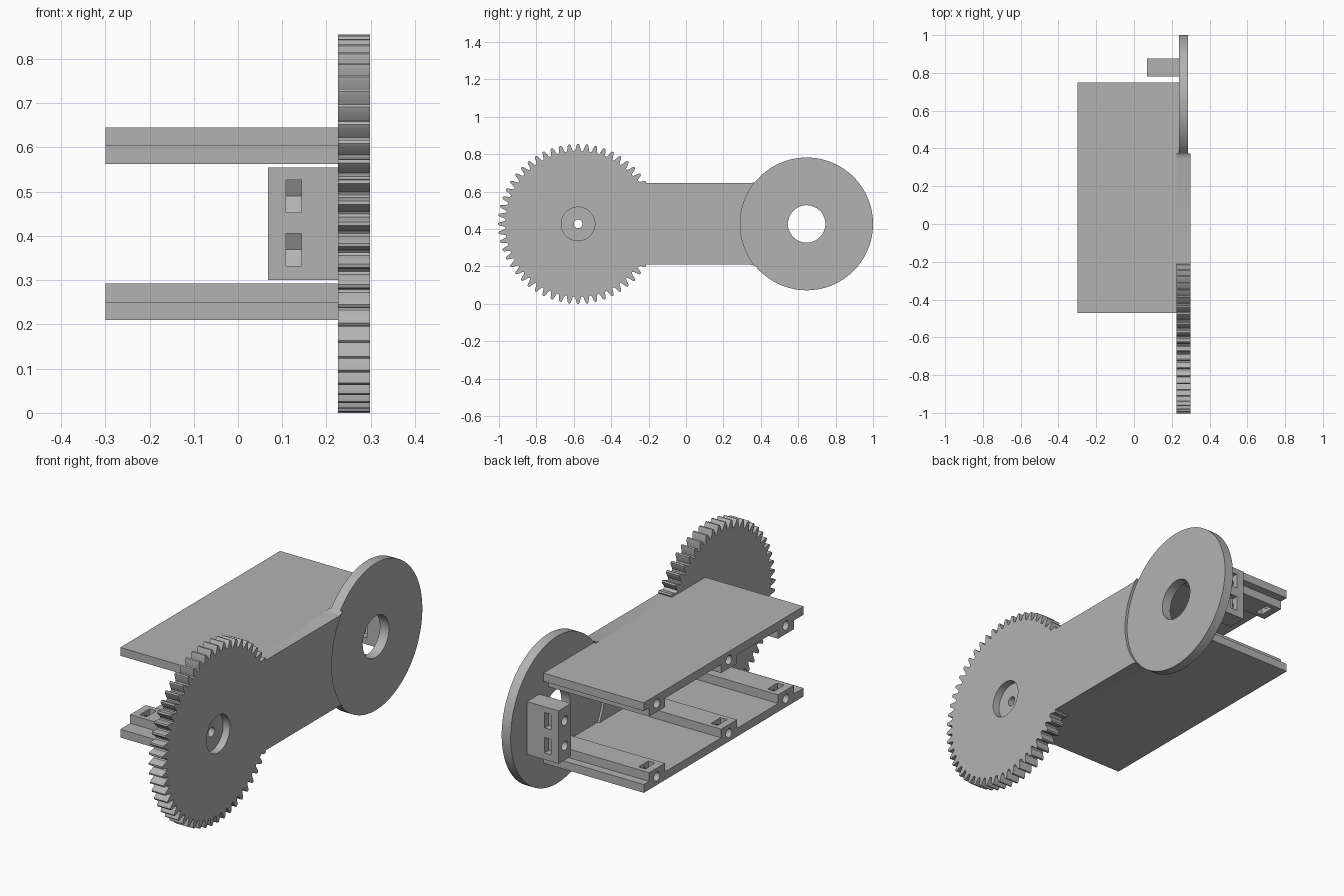
import bpy, bmesh
from math import sin, cos, pi, radians

cube = bpy.data.objects.get("Cube")
if cube:
    bpy.data.objects.remove(cube, do_unlink=True)

grey = bpy.data.materials.new("plain grey")
grey.use_nodes = True
GREY = (0.45, 0.45, 0.45, 1)
grey.diffuse_color = GREY
grey.node_tree.nodes["Principled BSDF"].inputs["Base Color"].default_value = GREY

MID = 0.4275                      # height of the symmetry plane
GEAR_Y, DISC_Y = -0.577, 0.645
BACK, FACE = 0.226, 0.298         # side plate thickness range in x
DISC_BACK, DISC_FACE = 0.237, 0.285


def prism(name, points, x0, x1):
    """Extrude a (y, z) outline along x."""
    bm = bmesh.new()
    base = bm.faces.new([bm.verts.new((x0, y, z)) for y, z in points])
    new = bmesh.ops.extrude_face_region(bm, geom=[base])["geom"]
    verts = [v for v in new if isinstance(v, bmesh.types.BMVert)]
    bmesh.ops.translate(bm, verts=verts, vec=(x1 - x0, 0, 0))
    bmesh.ops.recalc_face_normals(bm, faces=bm.faces)
    mesh = bpy.data.meshes.new(name)
    bm.to_mesh(mesh)
    bm.free()
    mesh.materials.append(grey)
    obj = bpy.data.objects.new(name, mesh)
    bpy.context.collection.objects.link(obj)
    return obj


def circle(y, z, r, n=96):
    return [(y + r * cos(2 * pi * i / n), z + r * sin(2 * pi * i / n)) for i in range(n)]


def rect(y0, y1, z0, z1):
    return [(y0, z0), (y1, z0), (y1, z1), (y0, z1)]


def combine(target, tool, operation):
    mod = target.modifiers.new("combine", "BOOLEAN")
    mod.operation, mod.solver, mod.object = operation, "EXACT", tool
    bpy.context.view_layer.objects.active = target
    bpy.ops.object.modifier_apply(modifier=mod.name)
    bpy.data.objects.remove(tool, do_unlink=True)


def cut(target, points, x0, x1):
    combine(target, prism("cutter", points, x0, x1), "DIFFERENCE")


def add(target, points, x0, x1):
    combine(target, prism("addition", points, x0, x1), "UNION")


def smooth(obj):
    bpy.ops.object.select_all(action="DESELECT")
    obj.select_set(True)
    bpy.context.view_layer.objects.active = obj
    bpy.ops.object.shade_smooth_by_angle(angle=radians(25))


# Gear outline: one tooth repeated round the circle
TEETH = 56
TOOTH = [(-0.5, 0.388), (-0.36, 0.392), (-0.17, 0.421), (-0.08, 0.4275),
         (0.08, 0.4275), (0.17, 0.421), (0.36, 0.392)]
gear = []
for i in range(TEETH):
    for offset, r in TOOTH:
        a = pi / 2 + 2 * pi * (i + offset) / TEETH
        gear.append((GEAR_Y + r * cos(a), MID + r * sin(a)))

# Side plate: gear with an arm that ends in small fillets against the disc
side_plate = prism("gear_side_plate", gear, BACK, FACE)
upper = [(-0.4, 0.66), (-0.262, 0.663), (-0.243, 0.649), (-0.225, 0.645),
         (0.345, 0.645), (0.365, 0.65), (0.385, 0.664), (0.43, 0.6)]
lower = [(y, 2 * MID - z) for y, z in reversed(upper)]
add(side_plate, upper + lower, BACK, FACE)
cut(side_plate, circle(DISC_Y, MID, 0.355, 128), 0.1, 0.4)
cut(side_plate, circle(GEAR_Y, MID, 0.09, 64), 0.262, 0.4)
cut(side_plate, circle(GEAR_Y, MID, 0.023, 32), 0.1, 0.4)
smooth(side_plate)

# Disc with a central hole
disc = prism("disc", circle(DISC_Y, MID, 0.355, 128), DISC_BACK, DISC_FACE)
cut(disc, circle(DISC_Y, MID, 0.1, 64), 0.1, 0.4)
smooth(disc)

# Shelves with three cross rails, each with a screw bore and a nut slot
for name, flip in (("lower_shelf", False), ("upper_shelf", True)):
    def place(points):
        return [(y, 2 * MID - z) if flip else (y, z) for y, z in points]

    shelf = prism(name, place(rect(-0.47, 0.75, 0.21, 0.25)), -0.3, DISC_BACK)
    for y in (-0.335, 0.1, 0.65):
        add(shelf, place(rect(y - 0.06, y + 0.06, 0.23, 0.292)), -0.3, DISC_BACK)
        slot = [(y - 0.037, 0.31), (y - 0.037, 0.234), (y, 0.216),
                (y + 0.037, 0.234), (y + 0.037, 0.31)]
        cut(shelf, place(slot), -0.264, -0.228)
        cut(shelf, place(circle(y, 0.251, 0.022, 24)), -0.4, -0.18)
    smooth(shelf)

# Mounting block behind the disc
block = prism("mounting_block", rect(0.78, 0.875, 0.3, 0.555), 0.068, DISC_BACK)
for z in (0.369, 0.49):
    front_slot = [(0.75, z - 0.037), (0.815, z - 0.037), (0.835, z),
                  (0.815, z + 0.037), (0.75, z + 0.037)]
    cut(block, front_slot, 0.108, 0.143)
    cut(block, rect(0.845, 0.9, z - 0.037, z + 0.037), 0.108, 0.143)
    cut(block, circle(0.8275, z, 0.022, 24), 0, 0.108)
smooth(block)
